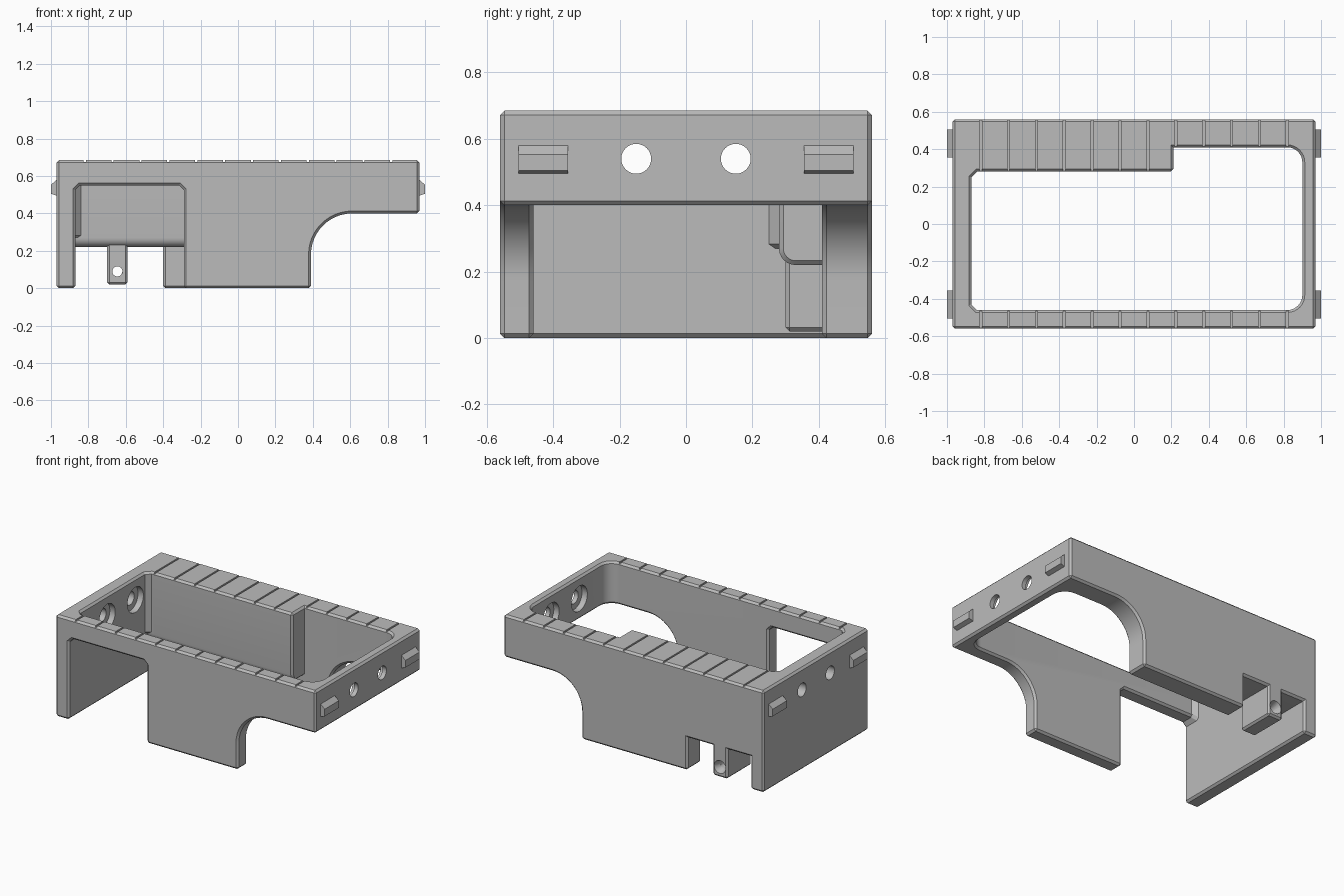
import bpy, bmesh, math
from mathutils import Vector, Matrix

old = bpy.data.objects.get("Cube")
if old:
    bpy.data.objects.remove(old, do_unlink=True)

grey = bpy.data.materials.new("matte_grey")
grey.use_nodes = True
grey.diffuse_color = (0.5, 0.5, 0.5, 1)
grey.node_tree.nodes["Principled BSDF"].inputs["Base Color"].default_value = (0.5, 0.5, 0.5, 1)


def make(name, bm):
    bmesh.ops.recalc_face_normals(bm, faces=bm.faces)
    mesh = bpy.data.meshes.new(name)
    bm.to_mesh(mesh)
    bm.free()
    mesh.materials.append(grey)
    obj = bpy.data.objects.new(name, mesh)
    bpy.context.collection.objects.link(obj)
    return obj


def rounded(corners):
    """Corner list (u, v, radius, segments) to an outline with filleted corners."""
    out = []
    for i, (u, v, r, n) in enumerate(corners):
        p = Vector((u, v))
        if not r:
            out.append(p)
            continue
        a = (Vector(corners[i - 1][:2]) - p).normalized()
        b = (Vector(corners[(i + 1) % len(corners)][:2]) - p).normalized()
        centre = p + (a + b) * r
        for k in range(n + 1):
            t = math.pi / 2 * k / n
            out.append(centre - b * r * math.cos(t) - a * r * math.sin(t))
    return out


def prism(name, outline, axis, lo, hi):
    """Extrude a 2D outline along one axis."""
    place = {"x": lambda u, v, w: (w, u, v),
             "y": lambda u, v, w: (u, w, v),
             "z": lambda u, v, w: (u, v, w)}[axis]
    bm = bmesh.new()
    ends = [[bm.verts.new(place(p[0], p[1], w)) for p in outline] for w in (lo, hi)]
    for end in ends:
        bm.faces.new(end)
    n = len(outline)
    for i in range(n):
        j = (i + 1) % n
        bm.faces.new((ends[0][i], ends[0][j], ends[1][j], ends[1][i]))
    return make(name, bm)


def box(name, x, y, z):
    return prism(name, [(x[0], y[0]), (x[1], y[0]), (x[1], y[1]), (x[0], y[1])], "z", *z)


def cone(name, centre, axis, r1, r2, depth):
    bm = bmesh.new()
    turn = Vector((0, 0, 1)).rotation_difference(Vector(axis)).to_matrix().to_4x4()
    bmesh.ops.create_cone(bm, cap_ends=True, segments=32, radius1=r1, radius2=r2,
                          depth=depth, matrix=Matrix.Translation(centre) @ turn)
    return make(name, bm)


def apply(obj, kind, **settings):
    mod = obj.modifiers.new(kind.lower(), kind)
    for key, value in settings.items():
        setattr(mod, key, value)
    bpy.context.view_layer.objects.active = obj
    bpy.ops.object.modifier_apply(modifier=mod.name)


def cut(obj, *cutters):
    for c in cutters:
        apply(obj, "BOOLEAN", operation="DIFFERENCE", solver="EXACT", object=c)
        bpy.data.objects.remove(c, do_unlink=True)


def chamfer(obj, width):
    """Bevel only the sharp outward edges."""
    bm = bmesh.new()
    bm.from_mesh(obj.data)
    bmesh.ops.remove_doubles(bm, verts=bm.verts, dist=0.0005)
    bmesh.ops.dissolve_limit(bm, angle_limit=0.02, verts=bm.verts, edges=bm.edges)
    sharp = [e for e in bm.edges if e.is_manifold and e.calc_face_angle_signed(0) > 0.8]
    bmesh.ops.bevel(bm, geom=sharp, offset=width, segments=1, affect="EDGES",
                    clamp_overlap=False)
    bm.to_mesh(obj.data)
    bm.free()


# Shell with its stepped opening
shell = box("shell", (-0.97, 0.97), (-0.56, 0.56), (0, 0.685))
opening = rounded([(-0.87, -0.46, 0.03, 1), (0.9, -0.46, 0.08, 8), (0.9, 0.41, 0.08, 8),
                   (0.21, 0.41, 0, 0), (0.21, 0.28, 0, 0), (-0.87, 0.28, 0.03, 1)])
cut(shell, prism("opening_cutter", opening, "z", -0.2, 0.9))

# Space under the thick back ledge
arc = [(0.33 - 0.05 * math.sin(t), 0.27 - 0.05 * math.cos(t))
       for t in (math.pi / 12 * k for k in range(7))]
under = [(0, -0.2), (0.41, -0.2), (0.41, 0.22)] + arc + [(0, 0.27)]
cut(shell, prism("ledge_cutter", under, "x", -0.87, 0.3))

# Raised end with curved shoulder
shoulder = rounded([(0.39, -0.3, 0, 0), (0.39, 0.4, 0.22, 12), (1.2, 0.4, 0, 0), (1.2, -0.3, 0, 0)])
cut(shell, prism("shoulder_cutter", shoulder, "y", -0.8, 0.8))

# Front window and back notch
window = rounded([(-0.87, -0.2, 0, 0), (-0.87, 0.55, 0.025, 1), (-0.29, 0.55, 0.025, 1), (-0.29, -0.2, 0, 0)])
cut(shell, prism("window_cutter", window, "y", -0.8, -0.3),
    box("notch_cutter", (-0.87, -0.4), (0.2, 0.8), (-0.2, 0.22)))
chamfer(shell, 0.013)

# Grooves across the rim
for i in range(12):
    x = -0.82 + i * 1.64 / 11
    cut(shell, box("groove_cutter", (x - 0.006, x + 0.006), (-0.7, 0.7), (0.676, 0.8)))

# End holes with inner counterbores
for y in (-0.15, 0.15):
    cut(shell, cone("hole_cutter", (0, y, 0.54), (1, 0, 0), 0.045, 0.045, 3),
        cone("counterbore_cutter", (0.015, y, 0.54), (1, 0, 0), 0.085, 0.085, 1.85))

# Screw lug in the back notch
lug = box("screw_lug", (-0.7, -0.59), (0.3, 0.56), (0.02, 0.26))
chamfer(lug, 0.012)
cut(lug, cone("screw_cutter", (-0.645, 0.4, 0.09), (0, 1, 0), 0.027, 0.027, 1),
    cone("sink_cutter", (-0.645, 0.54, 0.09), (0, 1, 0), 0.027, 0.045, 0.05))

# Snap tabs on both ends
for side, label in ((1, "left"), (-1, "right")):
    for y, place in ((-0.505, "front"), (0.355, "back")):
        bm_outline = [(side * 0.95, 0.495), (side * 0.97, 0.495), (side, 0.505),
                      (side, 0.553), (side * 0.97, 0.58), (side * 0.95, 0.58)]
        prism(f"{label}_{place}_snap_tab", bm_outline, "y", y, y + 0.15)

# Keep edges crisp and curves smooth
for obj in (shell, lug):
    bpy.ops.object.select_all(action="DESELECT")
    obj.select_set(True)
    bpy.context.view_layer.objects.active = obj
    bpy.ops.object.shade_smooth_by_angle(angle=math.radians(25))
